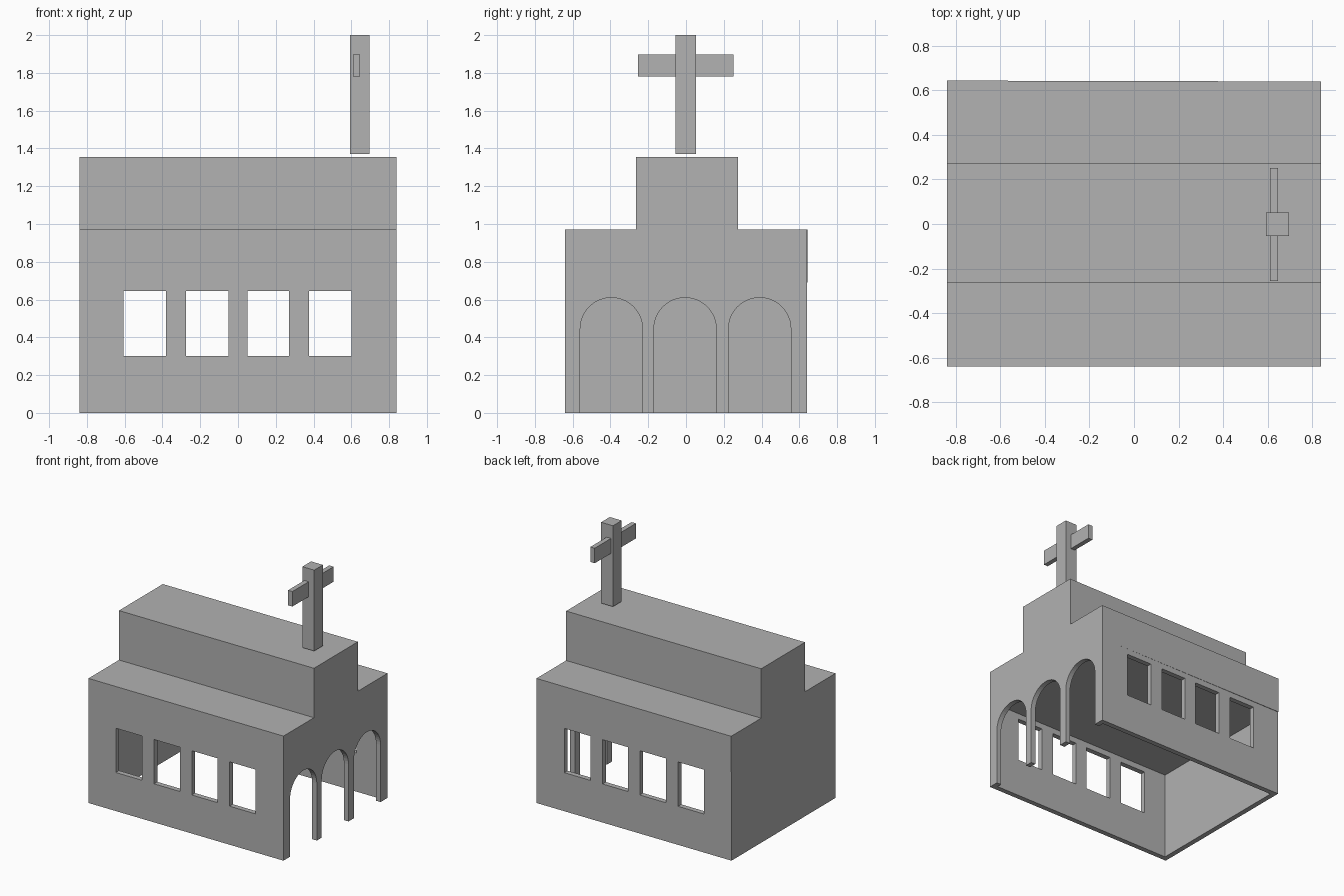
import bpy
import math
from mathutils import Matrix

cube = bpy.data.objects.get("Cube")
if cube:
    bpy.data.objects.remove(cube, do_unlink=True)

# Main dimensions
HALF_X, HALF_Y = 0.84, 0.64
WALL = 0.04
CEILING, EAVES, RIDGE = 0.69, 0.97, 1.355

stone = bpy.data.materials.new("grey_stone")
stone.use_nodes = True
COLOUR = (0.445, 0.445, 0.445, 1)
stone.diffuse_color = COLOUR
stone.node_tree.nodes["Principled BSDF"].inputs["Base Color"].default_value = COLOUR


def add_object(name, mesh):
    obj = bpy.data.objects.new(name, mesh)
    bpy.context.collection.objects.link(obj)
    mesh.materials.clear()
    mesh.materials.append(stone)
    for poly in mesh.polygons:
        poly.use_smooth = False
        poly.material_index = 0
    return obj


def box(name, x, y, z):
    """Box from (min, max) pairs on each axis."""
    verts = [(a, b, c) for a in x for b in y for c in z]
    faces = [(0, 1, 3, 2), (4, 6, 7, 5), (0, 4, 5, 1),
             (2, 3, 7, 6), (0, 2, 6, 4), (1, 5, 7, 3)]
    mesh = bpy.data.meshes.new(name)
    mesh.from_pydata(verts, [], faces)
    return add_object(name, mesh)


def panel(name, loops, matrix):
    """Wall slab from a 2D outline and its holes, centred on its thickness."""
    curve = bpy.data.curves.new(name + "_outline", "CURVE")
    curve.dimensions = "2D"
    curve.fill_mode = "BOTH"
    curve.extrude = WALL / 2
    for loop in loops:
        spline = curve.splines.new("POLY")
        spline.points.add(len(loop) - 1)
        for point, (u, v) in zip(spline.points, loop):
            point.co = (u, v, 0, 1)
        spline.use_cyclic_u = True
    helper = bpy.data.objects.new(name + "_helper", curve)
    bpy.context.collection.objects.link(helper)
    graph = bpy.context.evaluated_depsgraph_get()
    mesh = bpy.data.meshes.new_from_object(helper.evaluated_get(graph))
    bpy.data.objects.remove(helper, do_unlink=True)
    bpy.data.curves.remove(curve)
    mesh.transform(matrix)
    mesh.name = name
    return add_object(name, mesh)


def rect(u0, u1, v0, v1):
    return [(u0, v0), (u1, v0), (u1, v1), (u0, v1)]


# Long side walls, each with four windows
windows = [(-0.605, -0.38), (-0.275, -0.05), (0.05, 0.27), (0.375, 0.6)]
side_loops = [rect(-HALF_X, HALF_X, 0, CEILING)]
side_loops += [rect(a, b, 0.30, 0.645) for a, b in windows]
upright = Matrix.Rotation(math.pi / 2, 4, "X")
for name, side in (("front_wall", -1), ("back_wall", 1)):
    offset = Matrix.Translation((0, side * (HALF_Y - WALL / 2), 0))
    panel(name, side_loops, offset @ upright)

# Entrance wall with three round arches open to the ground
inner = HALF_Y - WALL
outline = [(-inner, 0)]
for a, b in [(-0.56, -0.23), (-0.17, 0.16), (0.225, 0.555)]:
    mid, radius = (a + b) / 2, (b - a) / 2
    outline.append((a, 0))
    for i in range(25):
        angle = math.pi * (1 - i / 24)
        outline.append((mid + radius * math.cos(angle),
                        0.445 + radius * math.sin(angle)))
    outline.append((b, 0))
outline += [(inner, 0), (inner, CEILING), (-inner, CEILING)]
turn = Matrix.Rotation(math.pi / 2, 4, "Z")
panel("arched_wall", [outline],
      Matrix.Translation((HALF_X - WALL / 2, 0, 0)) @ turn @ upright)

# Blank end wall
box("end_wall", (-HALF_X, -HALF_X + WALL), (-inner, inner), (0, CEILING))

# Solid lower roof, very slightly skewed at the back, and raised upper roof
lower = box("lower_roof", (-HALF_X, HALF_X), (-HALF_Y, HALF_Y), (CEILING, EAVES))
for vert in lower.data.vertices:
    if vert.co.x < 0 < vert.co.y:
        vert.co.y += 0.004
box("upper_roof", (-HALF_X, HALF_X), (-0.265, 0.275), (EAVES, RIDGE))

# Cross standing just above the roof
box("cross_post", (0.593, 0.695), (-0.055, 0.052), (1.37, 2.0))
box("cross_arm", (0.61, 0.647), (-0.255, 0.252), (1.78, 1.897))
